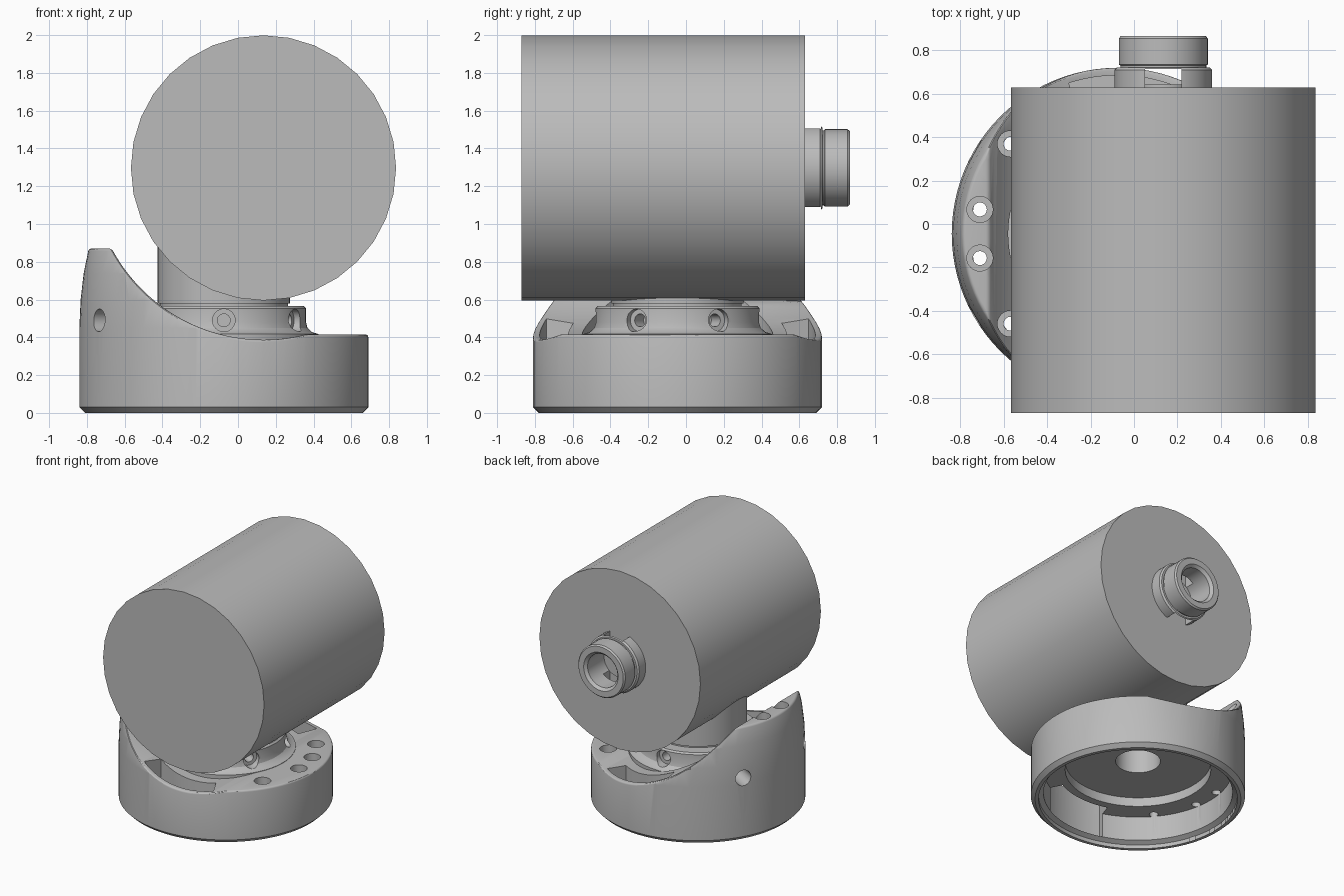
import bpy, bmesh
from math import sin, cos, pi, radians, asin, sqrt
from mathutils import Matrix, Vector

if "Cube" in bpy.data.objects:
    bpy.data.objects.remove(bpy.data.objects["Cube"], do_unlink=True)

grey = bpy.data.materials.new("neutral_grey")
grey.use_nodes = True
grey.diffuse_color = (0.5, 0.5, 0.5, 1)
grey.node_tree.nodes["Principled BSDF"].inputs["Base Color"].default_value = (0.5, 0.5, 0.5, 1)

BASE = Vector((-0.075, -0.045, 0))      # axis of the round base
DRUM = Vector((0.135, 0, 1.297))        # axis of the drum
ALONG_Y = Matrix.Rotation(-pi / 2, 4, "X")


def finish(name, bm, matrix):
    bmesh.ops.recalc_face_normals(bm, faces=bm.faces)
    mesh = bpy.data.meshes.new(name)
    bm.to_mesh(mesh)
    bm.free()
    mesh.transform(matrix)
    mesh.materials.append(grey)
    obj = bpy.data.objects.new(name, mesh)
    bpy.context.collection.objects.link(obj)
    return obj


def lathe(name, profile, matrix, sides=96):
    """Spin a closed (radius, height) outline around the local z axis."""
    bm = bmesh.new()
    verts = [bm.verts.new((r, 0, z)) for r, z in profile]
    edges = [bm.edges.new((verts[i - 1], verts[i])) for i in range(len(verts))]
    bmesh.ops.spin(bm, geom=verts + edges, cent=(0, 0, 0), axis=(0, 0, 1),
                   angle=2 * pi, steps=sides, use_merge=True)
    bmesh.ops.remove_doubles(bm, verts=bm.verts, dist=1e-5)
    return finish(name, bm, matrix)


def rod(name, radius, low, high, matrix, sides=32):
    bm = bmesh.new()
    place = Matrix.Translation((0, 0, (low + high) / 2))
    bmesh.ops.create_cone(bm, cap_ends=True, segments=sides, radius1=radius,
                          radius2=radius, depth=high - low, matrix=place)
    return finish(name, bm, matrix)


def prism(name, outline, depth_vector, matrix):
    bm = bmesh.new()
    face = bm.faces.new([bm.verts.new(p) for p in outline])
    new = bmesh.ops.extrude_face_region(bm, geom=[face])["geom"]
    moved = [g for g in new if isinstance(g, bmesh.types.BMVert)]
    bmesh.ops.translate(bm, verts=moved, vec=depth_vector)
    return finish(name, bm, matrix)


def cut(target, cutter):
    cutter.hide_render = True
    mod = target.modifiers.new("cut", "BOOLEAN")
    mod.operation, mod.solver, mod.object = "DIFFERENCE", "EXACT", cutter
    bpy.context.view_layer.objects.active = target
    bpy.ops.object.modifier_apply(modifier=mod.name)
    bpy.data.objects.remove(cutter, do_unlink=True)


def smooth(obj, angle=30):
    bpy.ops.object.select_all(action="DESELECT")
    obj.select_set(True)
    bpy.context.view_layer.objects.active = obj
    bpy.ops.object.shade_smooth_by_angle(angle=radians(angle))


def radial(degrees, height):
    """Local z axis points outward from the base axis."""
    return (Matrix.Translation(BASE + Vector((0, 0, height)))
            @ Matrix.Rotation(radians(degrees), 4, "Z") @ Matrix.Rotation(pi / 2, 4, "Y"))


at_base = Matrix.Translation(BASE)

# Base: round body, leaning inward towards the top of its high side
base = lathe("base", [(0, 0), (0.735, 0), (0.765, 0.03), (0.765, 0.45), (0.758, 0.6),
                      (0.742, 0.74), (0.715, 0.87), (0, 0.87)], at_base)

# Clearance scooped out around the drum, with a flat low deck beyond it
R, deck, top = 0.91, 0.415, 0.87
start = asin(sqrt(R * R - (DRUM.z - deck) ** 2) / R)
end = -asin(sqrt(R * R - (DRUM.z - top) ** 2) / R)
arc = [start + (end - start) * i / 32 for i in range(33)]
outline = [(DRUM.x + R * sin(a), -1, DRUM.z - R * cos(a)) for a in arc]
outline += [(outline[-1][0], -1, 1.2), (1, -1, 1.2), (1, -1, deck)]
cut(base, prism("scoop", outline, (0, 2, 0), Matrix()))

# Soft rim
bm = bmesh.new()
bm.from_mesh(base.data)
bmesh.ops.remove_doubles(bm, verts=bm.verts, dist=0.006)
rim = [e for e in bm.edges if len(e.link_faces) == 2 and e.calc_face_angle() > 0.7
       and min(v.co.z for v in e.verts) > 0.3]
bmesh.ops.bevel(bm, geom=rim, offset=0.014, offset_type="OFFSET", segments=3,
                profile=0.5, affect="EDGES", clamp_overlap=False)
bm.to_mesh(base.data)
bm.free()

# Pocket around the pedestal, hollow underside and centre opening
cut(base, rod("pocket", 0.505, deck, 1.2, at_base, 96))
cut(base, lathe("hollow", [(0, -0.1), (0.71, -0.1), (0.71, 0.03), (0.675, 0.05),
                           (0.675, 0.24), (0.52, 0.24), (0.52, 0.31), (0, 0.31)], at_base))
cut(base, rod("centre_opening", 0.33, 0.2, 0.6, at_base, 64))

# Curved slots at front and back
for side in (-1, 1):
    angles = [radians(side * (62 + 46 * i / 16)) for i in range(17)]
    edge = [(0.73 * cos(a), 0.73 * sin(a), 0.05) for a in angles]
    edge += [(0.58 * cos(a), 0.58 * sin(a), 0.05) for a in reversed(angles)]
    cut(base, prism("slot", edge, (0, 0, 1), at_base))

# Counterbored mounting holes round the rim
for degrees in (140, 170, 190, 220, 38, 18, -1, -31):
    a = radians(degrees)
    place = Matrix.Translation(BASE + Vector((0.645 * cos(a), 0.645 * sin(a), 0)))
    cut(base, rod("counterbore", 0.06, 0.34, 1.2, place))
    cut(base, rod("through_hole", 0.032, 0.15, 1.1, place, 24))

# Tool access holes in the high wall
for degrees in (150, 210):
    cut(base, rod("access_hole", 0.06, 0.45, 1, radial(degrees, 0.49)))
smooth(base)

# Pedestal: flared collar and tubular post
pedestal = lathe("pedestal", [
    (0.16, 0.31), (0.33, 0.31), (0.33, 0.38), (0.5, 0.38), (0.5, 0.418), (0.465, 0.428),
    (0.443, 0.45), (0.435, 0.48), (0.435, 0.553), (0.423, 0.565), (0.34, 0.565),
    (0.34, 0.578), (0.35, 0.578), (0.35, 0.9), (0.16, 0.9)], at_base)
for degrees in range(30, 390, 60):
    place = radial(degrees, 0.49)
    cut(pedestal, rod("screw_recess", 0.06, 0.395, 1, place))
    cut(pedestal, rod("screw_hole", 0.034, 0.3, 1, place, 24))
smooth(pedestal)

# Drum lying front to back
drum = rod("drum", 0.702, -0.87, 0.63, Matrix.Translation(DRUM) @ ALONG_Y, 32)
smooth(drum)

# Hollow rear connector with windows above and below
at_back = Matrix.Translation(DRUM + Vector((0, 0.63, 0))) @ ALONG_Y
connector = lathe("rear_connector", [
    (0.13, -0.02), (0.225, -0.02), (0.225, 0.08), (0.213, 0.092), (0.198, 0.092),
    (0.198, 0.1), (0.205, 0.105), (0.205, 0.225), (0.195, 0.237), (0.15, 0.237),
    (0.13, 0.217)], at_back, 64)
window = [(x, y, -0.4) for x, y in ((-0.085, -0.1), (0.085, -0.1), (0.085, 0.085), (-0.085, 0.085))]
cut(connector, prism("window", window, (0, 0, 0.8),
                     Matrix.Translation(DRUM + Vector((0, 0.63, 0)))))
smooth(connector)

# Collar inside the connector mouth, around a small centre bore
inner = lathe("connector_inner_ring", [(0.05, -0.01), (0.131, -0.01), (0.131, 0.012),
                                       (0.05, 0.012)], at_back, 48)
smooth(inner)
